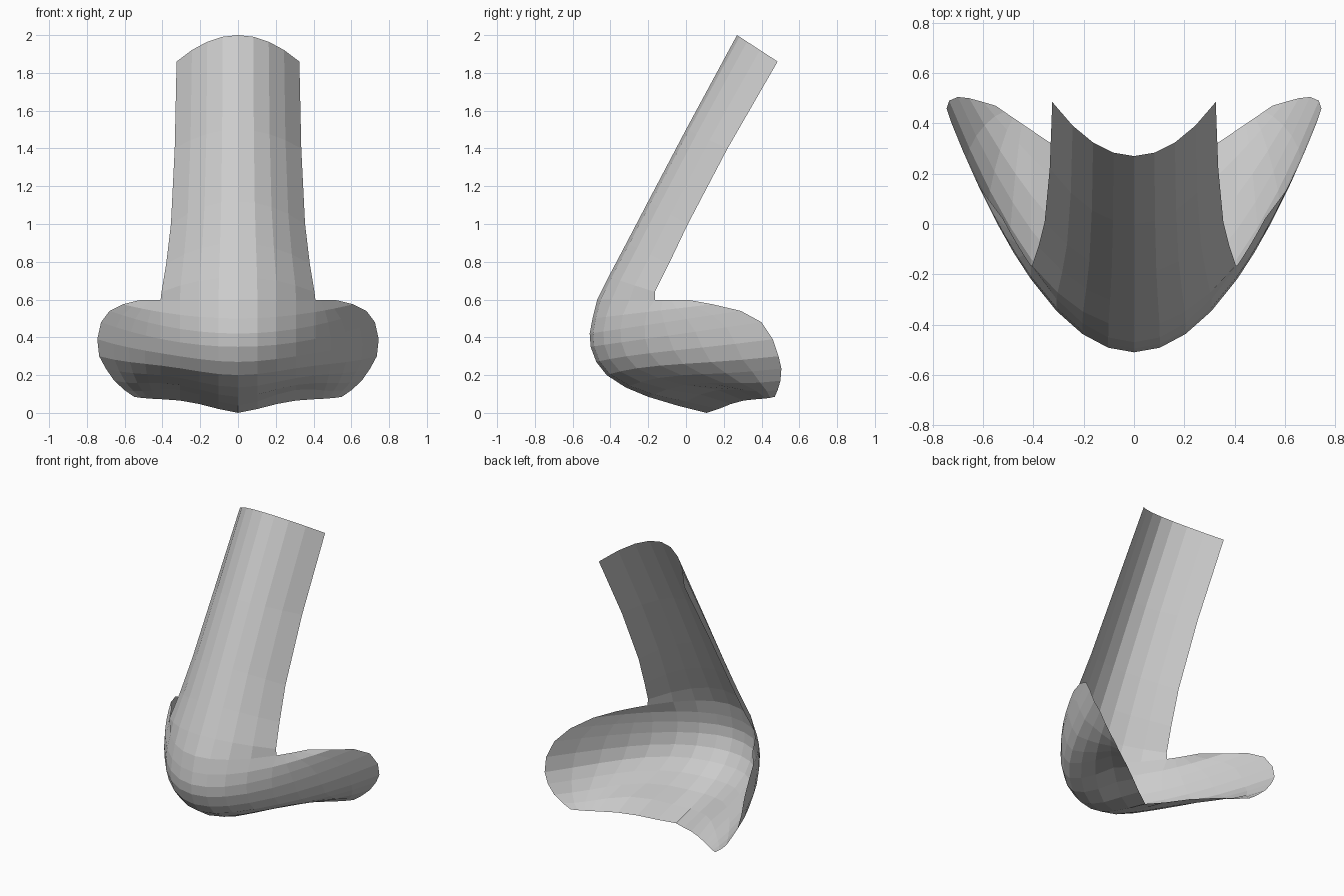
import bpy
import bmesh
import math

cube = bpy.data.objects.get("Cube")
if cube:
    bpy.data.objects.remove(cube, do_unlink=True)

# Plain grey material
grey = bpy.data.materials.new("plain_grey")
grey.use_nodes = True
grey.diffuse_color = (0.6, 0.6, 0.6, 1)
grey.node_tree.nodes["Principled BSDF"].inputs["Base Color"].default_value = (0.6, 0.6, 0.6, 1)

# Each rib: ridge (y, z), left rim (x, y, z), bend exponent, nostril dent
BRIDGE = [
    ((0.27, 2.0), (0.325, 0.485, 1.86), 2, 0),
    ((0.0, 1.5), (0.335, 0.22, 1.4), 2, 0),
    ((-0.2, 1.12), (0.355, 0.01, 1.0), 2, 0),
    ((-0.315, 0.9), (0.38, -0.09, 0.79), 2, 0),
    ((-0.41, 0.72), (0.405, -0.165, 0.64), 2, 0),
]
WINGS = [
    ((-0.47, 0.6), (0.52, 0.02, 0.597), 2, 0),
    ((-0.495, 0.5), (0.61, 0.14, 0.575), 2, 0),
    ((-0.51, 0.42), (0.68, 0.29, 0.54), 2, 0),
    ((-0.505, 0.35), (0.725, 0.40, 0.48), 2, 0),
    ((-0.475, 0.27), (0.745, 0.46, 0.39), 2, 0.01),
    ((-0.42, 0.2), (0.735, 0.49, 0.3), 2, 0.02),
    ((-0.32, 0.135), (0.70, 0.505, 0.235), 1.9, 0.03),
    ((-0.2, 0.085), (0.655, 0.5, 0.17), 1.7, 0.04),
    ((-0.05, 0.04), (0.6, 0.485, 0.12), 1.35, 0.05),
    ((0.11, 0.0), (0.55, 0.47, 0.085), 1.05, 0.02),
]
INNER, OUTER = 4, 4   # facets per side on the bridge and on each wing
CORNER = 0.41         # half width where the bridge rim meets the wing rim


def rib_point(rib, x):
    (yc, zc), (xe, ye, ze), power, dent = rib
    a = abs(x) / xe
    k = a ** power
    z = zc + (ze - zc) * k + dent * math.sin(math.pi * a) ** 2
    return (x, yc + (ye - yc) * k, z)


def rib_verts(rib, wing):
    xe = rib[1][0]
    inner = CORNER if wing else xe
    xs = [inner * i / INNER for i in range(INNER + 1)]
    if wing:
        xs += [inner + (xe - inner) * j / OUTER for j in range(1, OUTER + 1)]
    xs = [-x for x in reversed(xs[1:])] + xs
    return [bm.verts.new(rib_point(rib, x)) for x in xs]


def loft(rows):
    for upper, lower in zip(rows, rows[1:]):
        for i in range(len(upper) - 1):
            bm.faces.new((upper[i], lower[i], lower[i + 1], upper[i + 1]))


# Open shell: the bridge runs down into the tip, the wings and the underside
bm = bmesh.new()
wing_rows = [rib_verts(r, True) for r in WINGS]
bridge_rows = [rib_verts(r, False) for r in BRIDGE]
loft(bridge_rows + [wing_rows[0][OUTER:-OUTER]])
loft(wing_rows)
mesh = bpy.data.meshes.new("nose_shell")
bm.to_mesh(mesh)
bm.free()
mesh.materials.append(grey)
nose = bpy.data.objects.new("nose_shell", mesh)
bpy.context.scene.collection.objects.link(nose)
